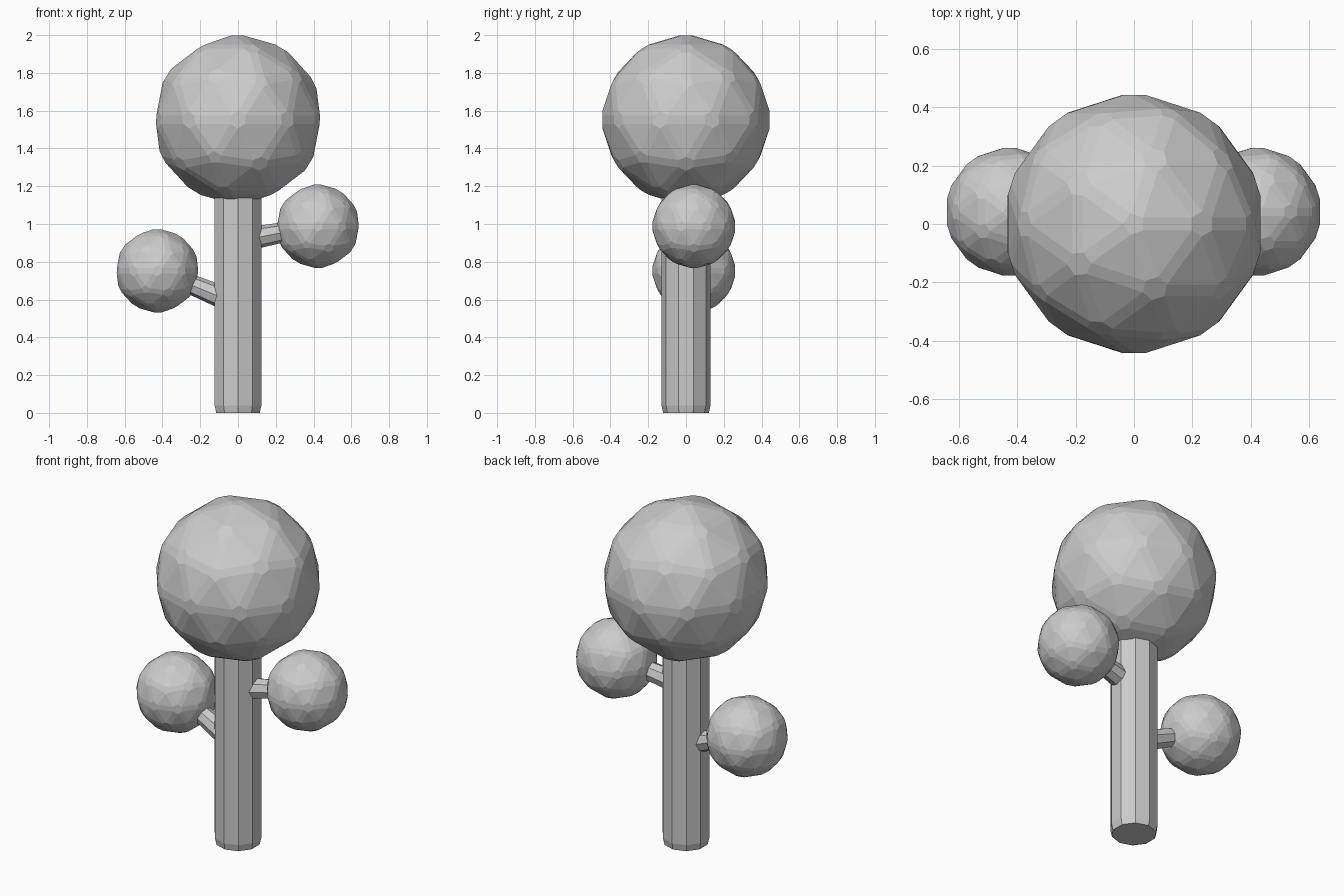
import bpy, bmesh, math
from mathutils import Vector

if "Cube" in bpy.data.objects:
    bpy.data.objects.remove(bpy.data.objects["Cube"])


def make_object(name, bm):
    bmesh.ops.recalc_face_normals(bm, faces=bm.faces)
    mesh = bpy.data.meshes.new(name)
    bm.to_mesh(mesh)
    bm.free()
    obj = bpy.data.objects.new(name, mesh)
    bpy.context.collection.objects.link(obj)
    return obj


def foliage(name, centre, radius, bevel):
    """Low-poly ball with chamfered edges."""
    bm = bmesh.new()
    bmesh.ops.create_icosphere(bm, subdivisions=2, radius=radius)
    obj = make_object(name, bm)
    obj.location = centre
    mod = obj.modifiers.new("chamfer", 'BEVEL')
    mod.width = bevel
    mod.segments = 1
    mod.limit_method = 'NONE'
    return obj


def branch(name, start, end, r1, r2, sides=8):
    """Tapered stick between two points."""
    start, end = Vector(start), Vector(end)
    axis = end - start
    bm = bmesh.new()
    bmesh.ops.create_cone(bm, cap_ends=True, segments=sides,
                          radius1=r1, radius2=r2, depth=axis.length)
    obj = make_object(name, bm)
    obj.location = (start + end) / 2
    obj.rotation_euler = axis.to_track_quat('Z', 'Y').to_euler()
    return obj


# Ten-sided trunk with a slightly tucked-in foot
bm = bmesh.new()
rings = []
for z, r in [(0, 0.121), (0.04, 0.13), (1.2, 0.13)]:
    rings.append([bm.verts.new((r * math.sin(i * math.tau / 10),
                                r * math.cos(i * math.tau / 10), z))
                  for i in range(10)])
for low, high in zip(rings, rings[1:]):
    for i in range(10):
        j = (i + 1) % 10
        bm.faces.new((low[i], low[j], high[j], high[i]))
bm.faces.new(rings[0])
bm.faces.new(rings[-1])
make_object("trunk", bm)

# Crown and two side clumps
foliage("crown", (0, 0, 1.552), 0.459, 0.023)
foliage("right_clump", (0.423, 0.042, 0.988), 0.228, 0.014)
foliage("left_clump", (-0.427, 0.042, 0.752), 0.228, 0.014)

# Branches from the trunk into the clumps
branch("right_branch", (0.09, 0.0, 0.928), (0.34, 0.03, 0.975), 0.06, 0.048)
branch("left_branch", (-0.09, 0.0, 0.615), (-0.34, 0.03, 0.718), 0.06, 0.048)
